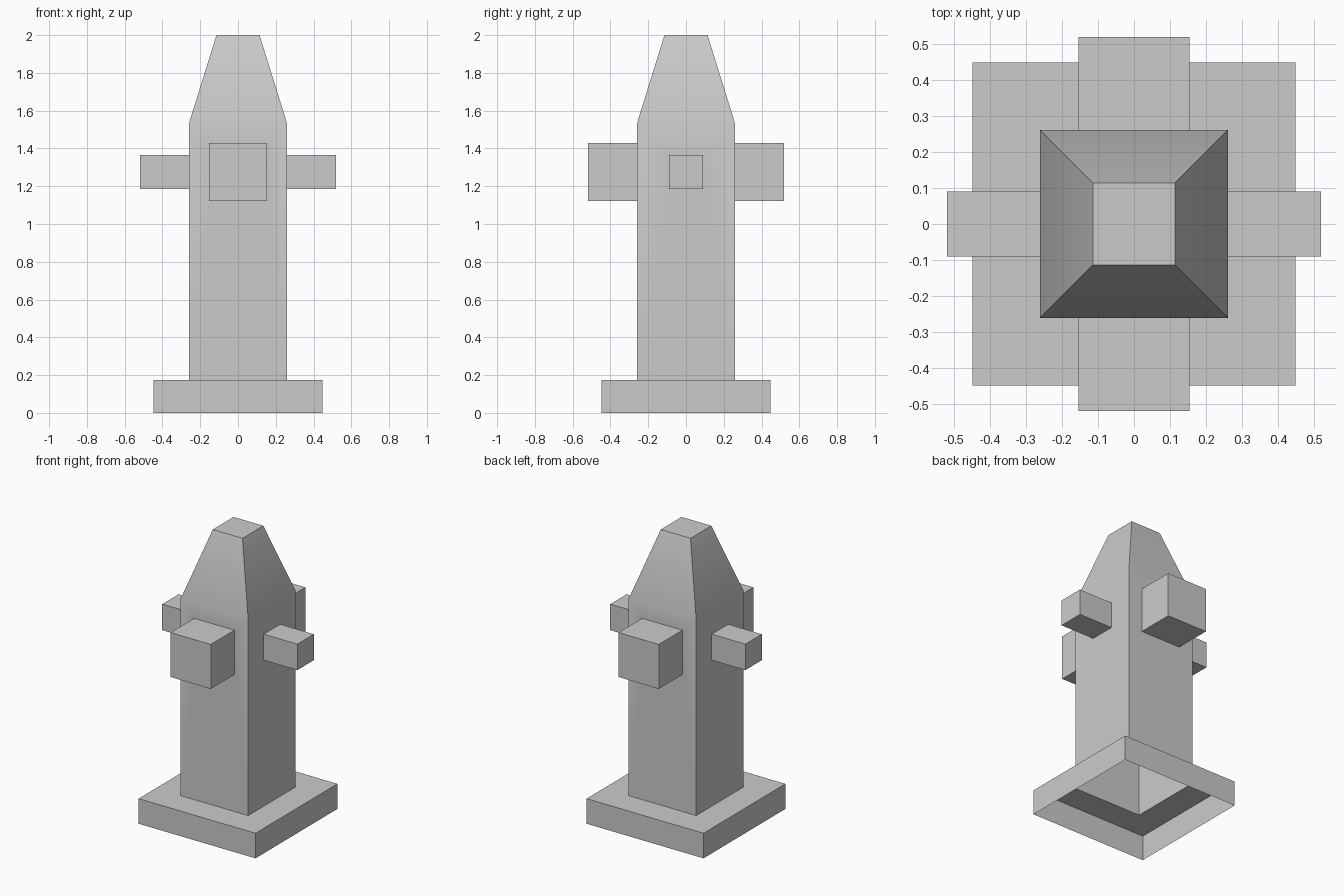
import bpy, bmesh, math
from mathutils import Matrix, Vector

if "Cube" in bpy.data.objects:
    bpy.data.objects.remove(bpy.data.objects["Cube"])

CORNERS = [(-1, -1), (1, -1), (1, 1), (-1, 1)]
bm = bmesh.new()


def ring(half, z):
    return [bm.verts.new((x * half, y * half, z)) for x, y in CORNERS]


def bridge(a, b):
    for i in range(4):
        j = (i + 1) % 4
        bm.faces.new((a[i], a[j], b[j], b[i]))


def side_with_outlet(outer, turn, half, reach, z):
    """Fill a body side around a square outlet and extrude the outlet outwards."""
    rot = Matrix.Rotation(turn * math.pi / 2, 3, 'Z')
    loops = [outer]
    for depth in (BODY, reach):
        loops.append([bm.verts.new(rot @ Vector((u * half, -depth, z + v * half)))
                      for u, v in CORNERS])
    bridge(loops[0], loops[1])
    bridge(loops[1], loops[2])
    bm.faces.new(loops[2])


BODY = 0.26

# Hollow base plate, open underneath
foot = ring(0.448, 0)
plate = ring(0.448, 0.174)
bottom = ring(BODY, 0.174)
bridge(foot, plate)
bridge(plate, bottom)

# Body: large outlets front and back, small ones left and right
shoulder = ring(BODY, 1.532)
for i in range(4):
    j = (i + 1) % 4
    side_with_outlet([bottom[i], bottom[j], shoulder[j], shoulder[i]],
                     i, 0.09 if i % 2 else 0.154, 0.518, 1.276)

# Tapered cap
top = ring(0.114, 2.0)
bridge(shoulder, top)
bm.faces.new(top)

mesh = bpy.data.meshes.new("hydrant_body")
bm.to_mesh(mesh)
bm.free()
obj = bpy.data.objects.new("hydrant_body", mesh)
bpy.context.collection.objects.link(obj)
bpy.context.view_layer.objects.active = obj
obj.select_set(True)
bpy.ops.object.shade_smooth_by_angle(angle=math.radians(30))
